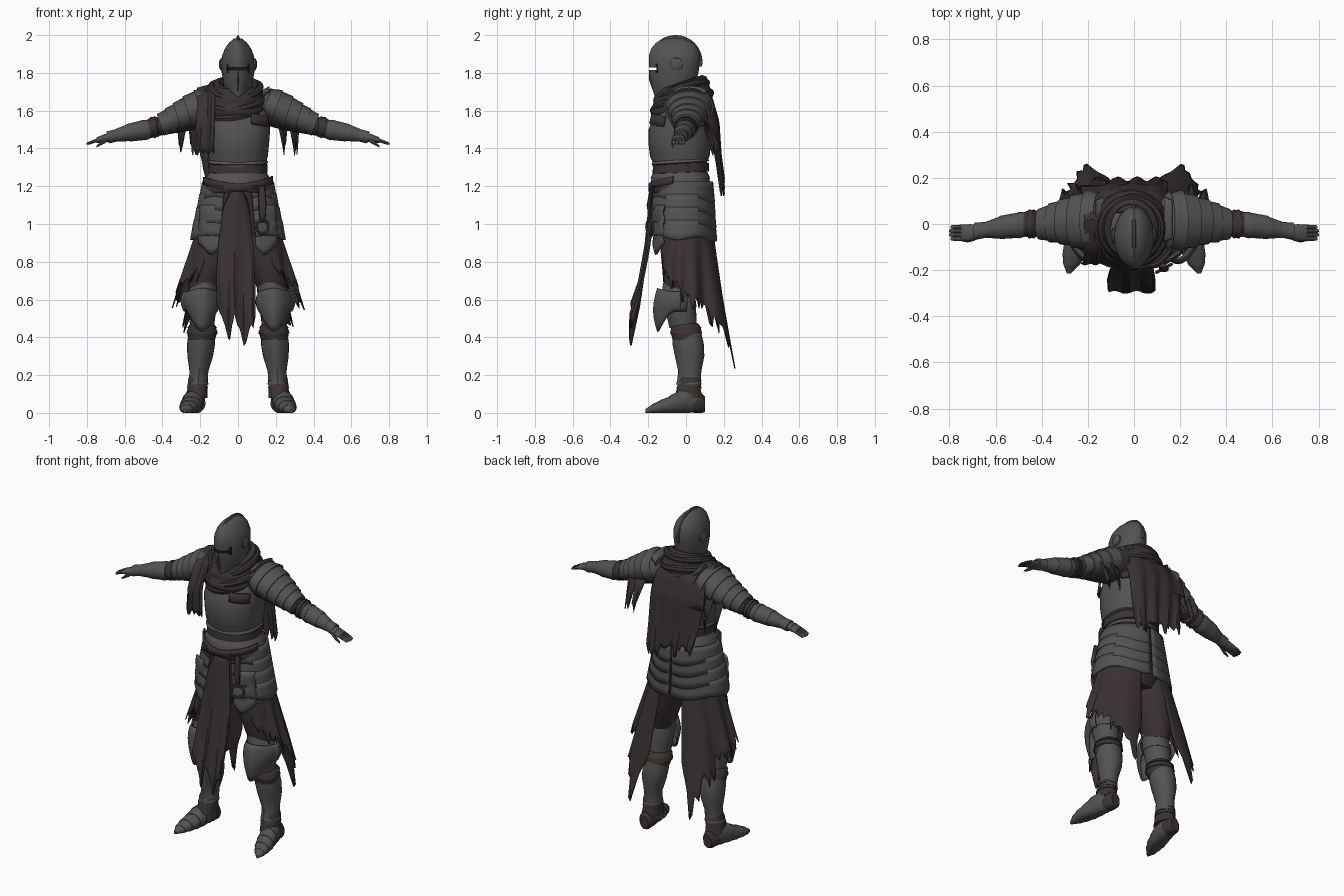
import bpy, bmesh, math, random
from math import sin, cos, pi, radians

random.seed(4)
if bpy.data.objects.get("Cube"):
    bpy.data.objects.remove(bpy.data.objects["Cube"])

def material(name, rgb):
    m = bpy.data.materials.new(name)
    m.use_nodes = True
    m.diffuse_color = (*rgb, 1)
    m.node_tree.nodes["Principled BSDF"].inputs["Base Color"].default_value = (*rgb, 1)
    return m

STEEL = material("dark steel", (0.085, 0.085, 0.085))
CLOTH = material("worn brown cloth", (0.042, 0.031, 0.031))
LEATHER = material("brown leather", (0.045, 0.033, 0.032))
BLACK = material("visor black", (0.008, 0.008, 0.008))

def sheet(name, mat, f, nu, nv, thick=0.008, caps=False):
    """Grid surface through f(u, v), with u and v running from 0 to 1."""
    bm = bmesh.new()
    rows = [[bm.verts.new(f(i / nu, j / nv)) for i in range(nu + 1)] for j in range(nv + 1)]
    for a, b in zip(rows, rows[1:]):
        for i in range(nu):
            bm.faces.new((a[i], a[i + 1], b[i + 1], b[i]))
    if caps:
        bm.faces.new(rows[0][:-1])
        bm.faces.new(rows[-1][:-1])
    bmesh.ops.remove_doubles(bm, verts=bm.verts, dist=0.0004)
    bmesh.ops.recalc_face_normals(bm, faces=bm.faces)
    me = bpy.data.meshes.new(name)
    bm.to_mesh(me)
    bm.free()
    me.materials.append(mat)
    me.shade_smooth()
    me.set_sharp_from_angle(angle=radians(35))
    ob = bpy.data.objects.new(name, me)
    bpy.context.collection.objects.link(ob)
    if thick:
        mod = ob.modifiers.new("thickness", "SOLIDIFY")
        mod.thickness, mod.offset = thick, 0
    return ob

def tube(name, mat, secs, axis="z", side=1, power=2, lean=0, beak=0, seg=24):
    """Loft through sections (x, y, z, half width, half depth) across an axis."""
    def f(u, v):
        x, y, z, a, b = secs[round(v * (len(secs) - 1))]
        t = 2 * pi * (u % 1)
        c, s = (math.copysign(abs(w) ** (2 / power), w) for w in (cos(t), sin(t)))
        if axis == "z":
            p = (x + a * c, y + b * s - beak * max(0, -sin(t)) ** 8, z + lean * s)
        elif axis == "x":
            p = (x + lean * b * s, y + a * c, z + b * s)
        else:
            p = (x + a * c, y, max(0, z + b * s))
        return (p[0] * side, p[1], p[2])
    return sheet(name, mat, f, seg, len(secs) - 1, 0, True)

def lames(secs, k=0.1):
    """Step the sections outward so the loft reads as overlapping plates."""
    out = [secs[0]]
    for s in secs[1:]:
        out += [(*s[:3], s[3] * (1 + k), s[4] * (1 + k)), s]
    return out

def lerp(points, t):
    """Piecewise-linear lookup in a list of (t, value, ...) rows."""
    t = min(max(t, points[0][0]), points[-1][0])
    for p, q in zip(points, points[1:]):
        if t <= q[0]:
            return [a + (b - a) * (t - p[0]) / (q[0] - p[0]) for a, b in zip(p[1:], q[1:])]

def rag(n, depth):
    """Torn hem: one random drop for each column."""
    drops = [random.uniform(0, depth) * (1 if i % 3 else 0.2) for i in range(n + 1)]
    return lambda u: drops[round(u * n)]

# Helmet with cut eye slit, crest and visor ridge
helmet = tube("helmet", STEEL, [
    (0, -.075, 1.66, .045, .075), (0, -.068, 1.70, .068, .093), (0, -.06, 1.76, .08, .115), (0, -.058, 1.80, .086, .124),
    (0, -.056, 1.85, .088, .129), (0, -.055, 1.89, .084, .13), (0, -.055, 1.93, .069, .117), (0, -.055, 1.96, .047, .091),
    (0, -.055, 1.98, .023, .05), (0, -.055, 1.985, .006, .01)], beak=.012, seg=40)
bpy.ops.mesh.primitive_cube_add(size=1, location=(0, -.2, 1.822))
cutter = bpy.context.object
cutter.scale, cutter.hide_render = (.115, .09, .014), True
cut = helmet.modifiers.new("slit", "BOOLEAN")
cut.operation, cut.object = "DIFFERENCE", cutter
bpy.context.view_layer.objects.active = helmet
bpy.ops.object.modifier_apply(modifier="slit")
bpy.data.objects.remove(cutter)
helmet.data.materials.append(BLACK)
for p in helmet.data.polygons:
    if abs(p.center.z - 1.822) < .0075 and abs(p.center.x) < .058 and p.center.y < -.09:
        p.material_index = 1

def crest(u, v):
    t, k = radians(-10 + 200 * v), 2 * pi * u
    r = .131 + .011 * cos(k)
    return (.008 * sin(k), -.055 + r * cos(t), 1.858 + r * sin(t))

sheet("helmet_crest", STEEL, crest, 8, 32, 0, True)
tube("visor_ridge", STEEL, [(0, -.16, 1.69, .004, .01), (0, -.183, 1.76, .005, .012), (0, -.188, 1.81, .004, .008)], seg=8)

# Breastplate, waist plates and belts
tube("breastplate", STEEL, [
    (0, -.03, 1.24, .15, .135), (0, -.03, 1.33, .15, .142), (0, -.03, 1.36, .158, .155), (0, -.03, 1.43, .165, .163),
    (0, -.03, 1.5, .17, .162), (0, -.015, 1.58, .165, .145), (0, -.005, 1.65, .14, .11), (0, -.01, 1.69, .08, .08)],
    power=2.3, beak=.006, seg=40)
tube("waist_flange", STEEL, [(0, -.03, 1.34, .152, .145), (0, -.03, 1.325, .16, .153), (0, -.03, 1.32, .15, .14)],
     power=2.3, lean=.01, seg=40)
tube("waist_belt", LEATHER, [(0, -.027, 1.295 + dz, .153 + dr, .146 + dr) for dz, dr in
                             ((-.026, -.02), (-.022, .004), (.022, .002), (.026, -.02))], power=2.2, lean=.006, seg=40)
tube("waist_plates", STEEL, lames([(0, -.025, 1.275, .15, .138), (0, -.025, 1.24, .165, .148), (0, -.025, 1.19, .18, .155)],
                                  .04), power=2.2, beak=.01, seg=40)
for n, tilt in enumerate((.028, -.025)):
    sheet(f"hip_belt_{n + 1}", LEATHER, lambda u, v: (
        .187 * cos(radians(-165 + 150 * u)), -.025 + .168 * sin(radians(-165 + 150 * u)),
        1.225 - .04 * v + tilt * (2 * u - 1) - .012 * sin(pi * u)), 24, 2, .01)

# Hip lames, split front and back, with a hanging plate at each thigh
for label, s in (("left", 1), ("right", -1)):
    for i in range(4):
        def lame(u, v):
            t = radians(-68 + 156 * u)
            r = .185 + .015 * i + .018 * v
            z = 1.225 - .068 * i - .088 * v + .01 * sin(4 * pi * u) * v - .02 * u * v
            return (s * r * cos(t), -.02 + (.158 + .004 * i + .01 * v) * sin(t), z)
        sheet(f"{label}_hip_lame_{i + 1}", STEEL, lame, 24, 3, .011)
    sheet(label + "_front_tasset", STEEL, lambda u, v: (
        s * (.085 + .115 * u + .01 * v), -.165 + .05 * u * u - .012 * (v * 3 % 1),
        1.1 - (.27 - .12 * abs(u - .4)) * v), 6, 9, .01)

# Pelvis and torn skirt, open at the front and back
tube("pelvis_padding", CLOTH, [(0, -.01, .88, .12, .1), (0, -.01, .97, .195, .14), (0, -.02, 1.2, .165, .14)], seg=28)
HEM = [(-48, .78, 0), (-20, .72, 0), (0, .66, .03), (30, .6, .1), (48, .5, .14), (55, .42, .18), (60, .19, .18), (64, .42, .16), (72, .56, .1)]
for label, s in (("left", 1), ("right", -1)):
    hem = rag(44, .1)

    def skirt(u, v):
        deg = -48 + 120 * u
        t = radians(deg)
        low, back = lerp(HEM, deg)
        z = 1.03 - (1.03 - low + hem(u) * (.2 if 55 < deg < 65 else 1)) * v
        d = (1.03 - z) / .8
        fold = 1 + .05 * sin(26 * u) * min(1, 2 * d)
        return (s * cos(t) * (.2 + .245 * d) * fold, -.01 + sin(t) * (.15 + back * d) * fold, z)
    sheet(label + "_torn_skirt", CLOTH, skirt, 44, 14, .006)

# Front tabard
PATH = [(0, -.178, -.055, .045), (.1, -.193, -.078, .058), (.45, -.215, -.105, .085), (.75, -.25, -.115, .09), (1, -.293, -.11, .09)]
HEM_DROP = [(0, .63), (.15, .7), (.3, .82), (.45, .68), (.6, .76), (.72, .86), (.85, .76), (1, .7)]
tab_hem = rag(24, .05)

def tabard(u, v):
    arch = .05 * (2 * u - 1) ** 2 * (1 - v)
    y, x0, x1 = lerp(PATH, v)
    z = 1.185 - arch - (lerp(HEM_DROP, u)[0] - .03 + tab_hem(u)) * v
    return (x0 + (x1 - x0) * u, y + .006 * sin(13 * u) * v + .03 * (2 * u - 1) ** 2 * (1 - v), z)

sheet("front_tabard", CLOTH, tabard, 24, 16, .008)

# Cowl, with rolled folds
COWL = [(0, .088, .105, 1.75), (.2, .115, .125, 1.745), (.5, .145, .15, 1.68), (.8, .16, .165, 1.61), (1, .14, .145, 1.565)]

def cowl(u, v):
    t = 2 * pi * (u % 1)
    rx, ry, z = lerp(COWL, v)
    k = 1 + .05 * sin(v * 22 + 1.5 * sin(t)) * v
    return (-.012 + rx * k * cos(t), -.02 + ry * k * sin(t), z + .035 * sin(t) + .012 * sin(3 * t) * v)

sheet("cowl", CLOTH, cowl, 40, 20, .008)
for n, (r, z, w) in enumerate(((.128, 1.715, .02), (.148, 1.655, .022), (.143, 1.605, .022))):
    def roll(u, v):
        t, k = 2 * pi * (v % 1), 2 * pi * (u % 1)
        q = r + w * cos(k)
        return (-.012 + q * cos(t), -.02 + q * sin(t), z + w * sin(k) + .045 * sin(t) + .012 * cos(2 * t + n))
    sheet(f"cowl_fold_{n + 1}", CLOTH, roll, 8, 36, 0)

# Cape on the back and drape over the right shoulder
CAPE = [(0, .05, 1.71), (.15, .135, 1.67), (.35, .17, 1.54), (.7, .178, 1.36), (1, .192, 1.21)]
cape_hem = rag(30, .08)

def cape(u, v):
    y, z = lerp(CAPE, v)
    edge = (2 * u - 1) ** 4
    return (-.225 + .37 * u + .05 * v * v * (1 - u), y + .01 * sin(24 * u) * v - .05 * edge * (1 - v),
            z - .05 * edge * (1 - v) - (cape_hem(u) - .07 * (1 - u)) * v ** 2)

sheet("back_cape", CLOTH, cape, 30, 18, .008)
DRAPE = [(0, .165, 1.5), (.2, .13, 1.67), (.4, .01, 1.75), (.6, -.115, 1.69), (.75, -.172, 1.57), (1, -.165, 1.4)]
drape_hem = rag(10, .04)

def drape(u, v):
    y, z = lerp(DRAPE, v)
    return (-.235 + .13 * u + .02 * sin(pi * v) * (1 - u) - .025 * u * v, y - .006 * sin(14 * u) * v,
            z - drape_hem(u) * v ** 3 - .028 * (1 - u) * sin(pi * v))

sheet("shoulder_drape", CLOTH, drape, 10, 18, .008)

# Straps under the left shoulder, front and back
for name, d in (("front", -1), ("back", 1)):
    sheet(name + "_shoulder_strap", LEATHER, lambda u, v: (
        .07 + .09 * u, -.02 + d * (.157 - .07 * u ** 2 + .012 * v), 1.585 - .015 * u - .055 * v), 8, 2, .012)

# Visor pivots, arms and legs
for label, s in (("left", 1), ("right", -1)):
    tube(label + "_visor_pivot", STEEL, [(.07, -.05, 1.845, .036, .036), (.092, -.05, 1.845, .034, .034),
                                         (.1, -.05, 1.845, .016, .016)], "x", s, seg=10)
    tube(label + "_sleeve", CLOTH, [(.12, .01, 1.6, .1, .07), (.25, .01, 1.57, .09, .075), (.46, 0, 1.505, .05, .045)], "x", s)
    tube(label + "_pauldron", STEEL, lames([
        (.11, .015, 1.64, .08, .05), (.15, .015, 1.64, .115, .075), (.205, .015, 1.62, .122, .082), (.265, .012, 1.59, .105, .078),
        (.32, .01, 1.565, .09, .068), (.365, .005, 1.545, .078, .06), (.41, 0, 1.525, .062, .052)], .09), "x", s, lean=.35)
    tube(label + "_neck_guard", STEEL, [(.13, .02, 1.68, .1, .03), (.165, .02, 1.705, .085, .025), (.17, .02, 1.69, .05, .01)], "x", s)
    tube(label + "_elbow_strap", LEATHER, lames([(.42, 0, 1.52, .05, .045), (.435, 0, 1.515, .058, .052), (.455, 0, 1.51, .058, .052),
                                                 (.47, 0, 1.505, .05, .045)]), "x", s, lean=.2)
    tube(label + "_vambrace", STEEL, lames([(.46, 0, 1.505, .052, .046), (.5, -.005, 1.497, .055, .052), (.58, -.015, 1.483, .048, .044),
                                            (.64, -.025, 1.47, .034, .032), (.69, -.032, 1.458, .036, .03)], .05), "x", s, lean=.2)
    tube(label + "_hand", STEEL, lames([(.68, -.035, 1.46, .03, .024), (.715, -.038, 1.452, .036, .02), (.75, -.038, 1.443, .034, .014)], .06), "x", s)
    for i in range(4):
        y, tip = -.064 + .017 * i, .805 - .006 * abs(i - 1.5)
        tube(f"{label}_finger_{i + 1}", STEEL, [(.742, y, 1.445, .01, .01), (.77, y, 1.435, .0095, .009), (tip - .006, y, 1.426, .008, .007),
                                                (tip, y, 1.424, .004, .003)], "x", s, seg=8)
    tube(label + "_thumb", STEEL, [(.69, -.06, 1.45, .012, .014), (.72, -.07, 1.43, .01, .011), (.748, -.07, 1.41, .005, .005)], "x", s, seg=8)
    for i, (x, y) in enumerate(((.235, .1), (.295, .08))):
        low = rag(4, .07)
        sheet(f"{label}_arm_tatter_{i + 1}", CLOTH, lambda u, v: (
            s * (x + .045 * (u - .5) * (1.4 - v) + .008 * v), y + .06 * v + .012 * u, 1.56 - (.13 + low(u)) * v), 4, 5, .006)
    tube(label + "_trouser", CLOTH, [(.1, -.01, 1.05, .09, .12), (.135, -.015, .86, .115, .12), (.175, -.02, .7, .088, .1),
                                     (.185, -.02, .62, .07, .07)], side=s)
    tube(label + "_thigh_plate", STEEL, lames([(.172, -.035, .69, .068, .075), (.185, -.035, .64, .076, .08), (.19, -.025, .56, .076, .078),
                                               (.19, -.01, .45, .06, .065)], .04), side=s, beak=.01)

    def knee(u, v):
        t = radians(-165 + 190 * u)
        point = max(0, -sin(t)) ** 3
        r = .08 + .016 * sin(pi * v) + .014 * (u > .85)
        return (s * (.19 + r * cos(t)), -.04 + r * (1 + .35 * point) * sin(t), .64 + .02 * point * (1 - v) - v * (.1 + .11 * point))
    sheet(label + "_knee_plate", STEEL, knee, 20, 6, .01)
    tube(label + "_knee_wrap", LEATHER, lames([(.19, -.005, .475, .06, .065), (.19, 0, .45, .074, .078), (.19, 0, .42, .078, .08),
                                               (.193, .005, .385, .066, .07)], .07), side=s)
    tube(label + "_greave", STEEL, [(.193, .01, .42, .07, .072), (.196, .018, .36, .074, .077), (.2, .025, .3, .068, .072),
                                    (.207, .026, .22, .05, .055), (.21, .022, .17, .05, .057), (.212, .02, .15, .056, .062)], side=s, beak=.012)
    tube(label + "_ankle_wrap", LEATHER, lames([(.212, .022, .19, .048, .054), (.213, .02, .165, .05, .058), (.215, .015, .13, .052, .062),
                                                (.218, .012, .08, .054, .07)], .07), side=s)
    tube(label + "_sabaton", STEEL, lames([(.222, .055, .058, .045, .055), (.23, .01, .066, .052, .066), (.24, -.045, .055, .055, .058),
                                           (.25, -.09, .04, .054, .045), (.262, -.14, .03, .046, .034), (.272, -.18, .02, .032, .024),
                                           (.282, -.215, .01, .008, .009)], .07), "y", s)
    tube(label + "_heel", LEATHER, [(.217, .1, .045, .028, .04), (.219, .085, .05, .042, .052), (.222, .04, .05, .05, .05)], "y", s)

# Hanging strap and ring on the left hip
tube("hip_strap", LEATHER, [(.13, -.19, 1.03, .016, .008), (.13, -.195, 1.1, .022, .014), (.125, -.18, 1.2, .018, .01)], seg=10)
bpy.ops.mesh.primitive_torus_add(location=(.13, -.192, .985), rotation=(pi / 2, 0, .5), major_radius=.036, minor_radius=.007,
                                 major_segments=24, minor_segments=8)
bpy.context.object.name = "hip_ring"
bpy.context.object.data.materials.append(STEEL)
bpy.ops.object.shade_smooth_by_angle()
